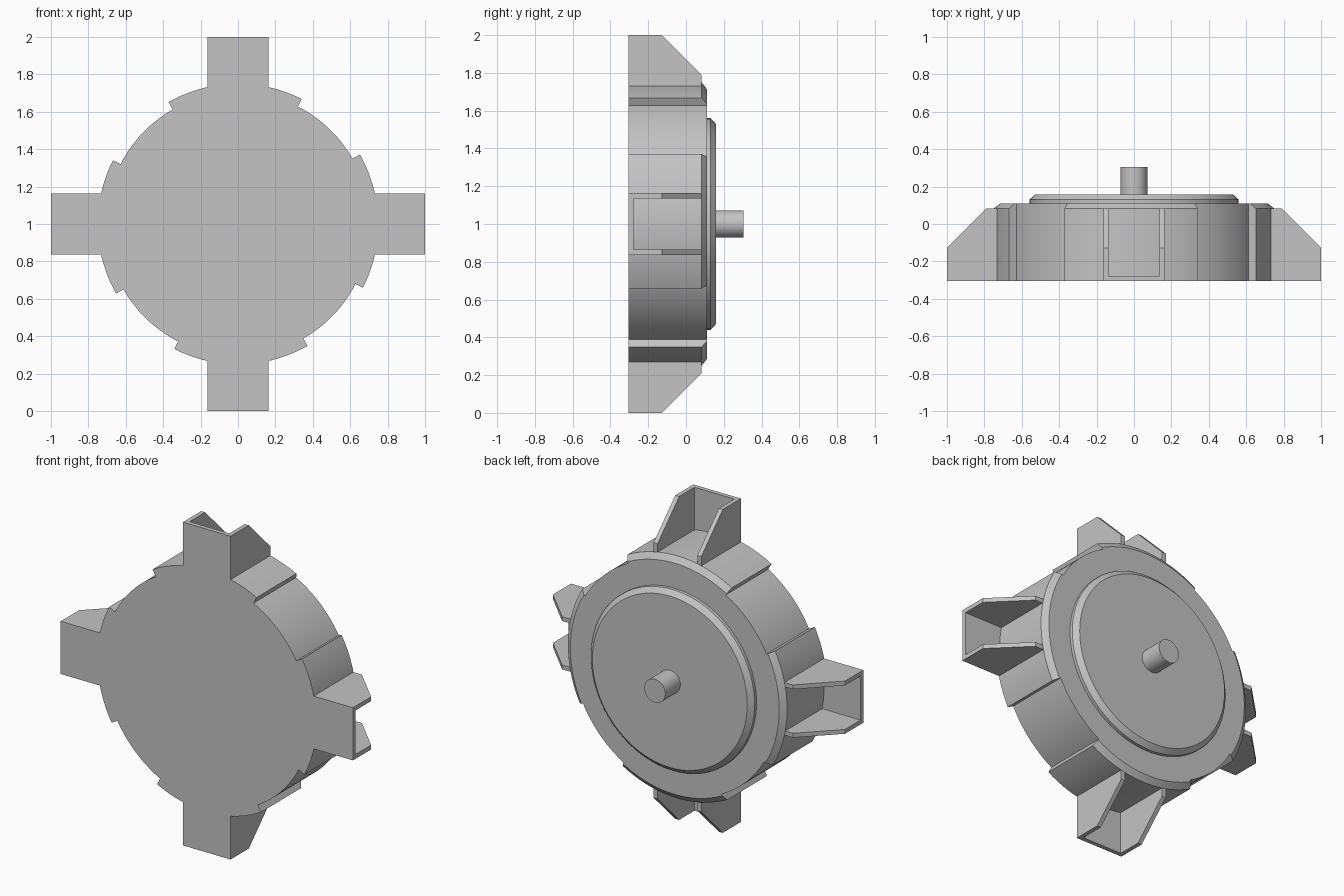
import bpy, bmesh
from math import radians, pi
from mathutils import Matrix, Vector

default = bpy.data.objects.get("Cube")
if default:
    bpy.data.objects.remove(default)

grey = bpy.data.materials.new("light_grey")
grey.use_nodes = True
colour = (0.55, 0.55, 0.55, 1)
grey.diffuse_color = colour
grey.node_tree.nodes["Principled BSDF"].inputs["Base Color"].default_value = colour

AXIS = Vector((0, 1, 0))
FRONT, BACK, STEP = -0.305, 0.11, 0.083
HUB_R, PAD_R = 0.705, 0.75


def finish(name, bm, turn=0.0):
    """Turn about the hub axis, lift to hub height and make the object."""
    bmesh.ops.recalc_face_normals(bm, faces=bm.faces[:])
    bm.transform(Matrix.Translation((0, 0, 1)) @ Matrix.Rotation(turn, 4, AXIS))
    mesh = bpy.data.meshes.new(name)
    bm.to_mesh(mesh)
    bm.free()
    mesh.materials.append(grey)
    obj = bpy.data.objects.new(name, mesh)
    bpy.context.collection.objects.link(obj)
    bpy.ops.object.select_all(action="DESELECT")
    obj.select_set(True)
    bpy.context.view_layer.objects.active = obj
    bpy.ops.object.shade_smooth_by_angle(angle=radians(25))


def lathe(name, profile, steps=96):
    """Full turn of (radius, y) points, with flat end caps."""
    bm = bmesh.new()
    verts = [bm.verts.new((0, y, r)) for r, y in profile]
    edges = [bm.edges.new(pair) for pair in zip(verts, verts[1:])]
    bmesh.ops.spin(bm, geom=verts + edges, axis=AXIS, cent=(0, 0, 0),
                   angle=2 * pi, steps=steps)
    bmesh.ops.remove_doubles(bm, verts=bm.verts[:], dist=0.0001)
    bmesh.ops.holes_fill(bm, edges=[e for e in bm.edges if e.is_boundary], sides=0)
    finish(name, bm)


def rim_pad(name, turn):
    """Raised arc on the hub rim, chamfered at the back."""
    section = [(HUB_R - 0.01, FRONT), (PAD_R, FRONT), (PAD_R, STEP),
               (HUB_R + 0.01, BACK), (HUB_R - 0.01, BACK)]
    start, end = radians(-29.7), radians(27)
    bm = bmesh.new()
    face = bm.faces.new([bm.verts.new((0, y, r)) for r, y in section])
    bm.transform(Matrix.Rotation(start, 4, AXIS))
    bmesh.ops.spin(bm, geom=[face], axis=AXIS, cent=(0, 0, 0),
                   angle=end - start, steps=18)
    bmesh.ops.remove_doubles(bm, verts=bm.verts[:], dist=0.0001)
    finish(name, bm, turn)


def arm(name, turn):
    """U channel open at the back and tip, with sloped side walls."""
    w, t, floor, root = 0.163, 0.027, FRONT + 0.027, 0.72
    channel = [(-w, FRONT), (w, FRONT), (w, STEP), (w - t, STEP),
               (w - t, floor), (t - w, floor), (t - w, STEP), (-w, STEP)]
    bm = bmesh.new()
    face = bm.faces.new([bm.verts.new((x, y, root)) for x, y in channel])
    tip = bmesh.ops.extrude_face_region(bm, geom=[face])["geom"]
    bmesh.ops.translate(bm, vec=(0, 0, 1 - root),
                        verts=[v for v in tip if isinstance(v, bmesh.types.BMVert)])
    # Slope the walls towards the tip
    bmesh.ops.bisect_plane(bm, geom=bm.verts[:] + bm.edges[:] + bm.faces[:],
                           plane_co=(0, STEP, 0.79), plane_no=(0, 1, 1),
                           clear_outer=True)
    bmesh.ops.holes_fill(bm, edges=[e for e in bm.edges if e.is_boundary], sides=0)
    finish(name, bm, turn)


# Hub, back plate and shaft
lathe("hub", [(HUB_R, FRONT), (HUB_R, BACK)])
lathe("back_plate", [(0.56, BACK - 0.01), (0.56, 0.13), (0.53, 0.158)])
lathe("shaft", [(0.072, 0.15), (0.072, 0.305)], 48)

# Four arms, each on its rim pad
for i, side in enumerate(("top", "left", "bottom", "right")):
    rim_pad(side + "_rim_pad", i * pi / 2)
    arm(side + "_arm", i * pi / 2)
